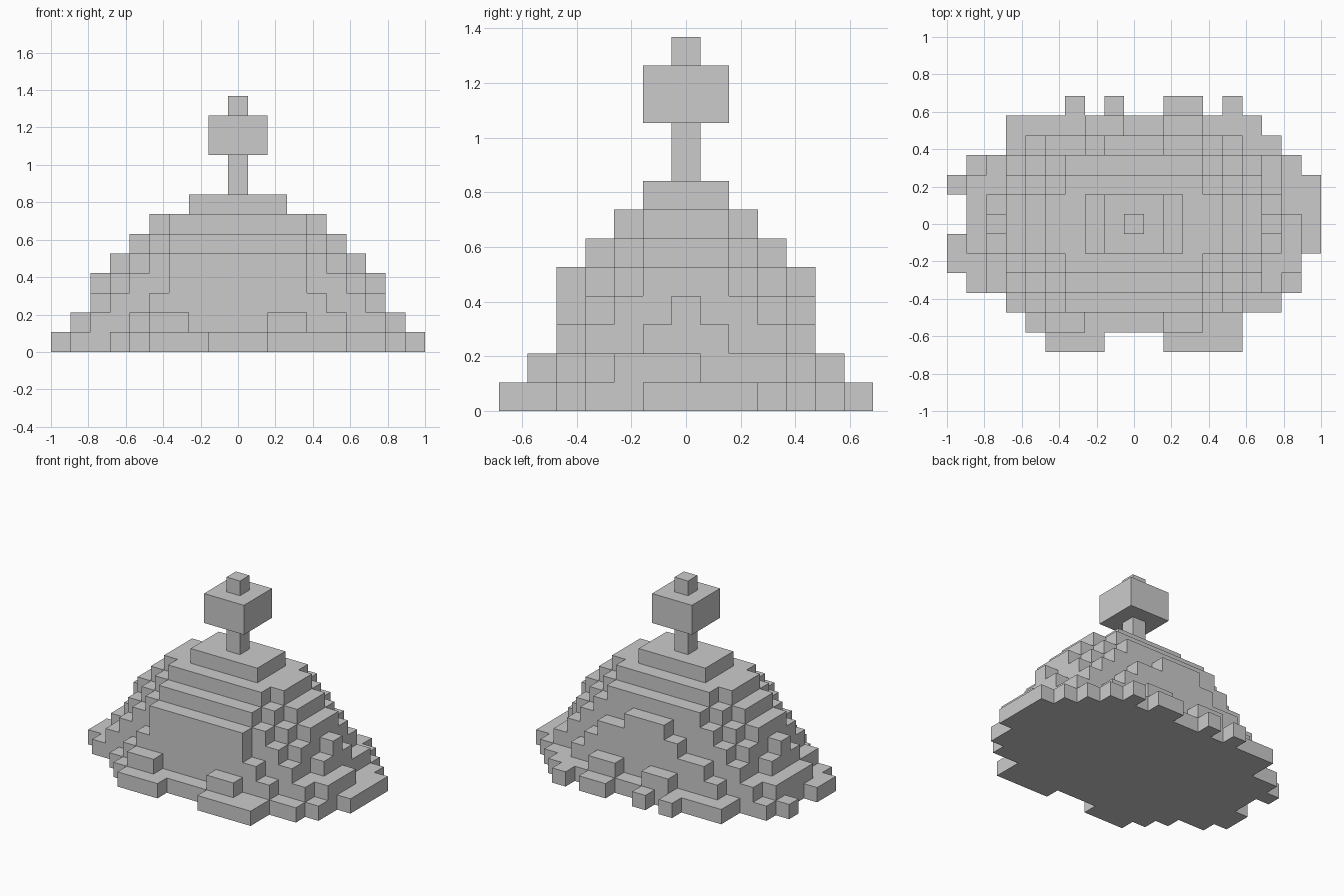
import bpy
import bmesh
from mathutils import Vector

cube = bpy.data.objects.get("Cube")
if cube:
    bpy.data.objects.remove(cube, do_unlink=True)

UNIT = 2 / 19  # edge of one block


def block(x0, x1, y0, y1, z0, z1):
    """All cells of an inclusive box of blocks."""
    return {(x, y, z) for x in range(x0, x1 + 1)
            for y in range(y0, y1 + 1) for z in range(z0, z1 + 1)}


def build(name, cells):
    """Turn a set of cells into one clean shell of its outer faces."""
    bm = bmesh.new()
    for cell in cells:
        for axis in range(3):
            for sign in (-1, 1):
                normal = Vector((0, 0, 0))
                normal[axis] = sign
                centre = Vector(cell)
                if tuple(int(v) for v in centre + normal) in cells:
                    continue
                u = Vector((0, 0, 0))
                u[(axis + 1) % 3] = 0.5
                v = normal.cross(u)
                middle = centre + normal / 2 + Vector((0, 0, 0.5))
                corners = (-u - v, u - v, u + v, v - u)
                bm.faces.new([bm.verts.new((middle + c) * UNIT) for c in corners])
    bmesh.ops.remove_doubles(bm, verts=bm.verts, dist=UNIT / 100)
    bmesh.ops.dissolve_limit(bm, angle_limit=0.01, verts=bm.verts, edges=bm.edges)
    mesh = bpy.data.meshes.new(name)
    bm.to_mesh(mesh)
    bm.free()
    obj = bpy.data.objects.new(name, mesh)
    bpy.context.collection.objects.link(obj)
    return obj


# Mound tiers: half reach along x for each row, counted from the middle row
tiers = {
    1: (8, 8, 8, 7, 5),
    2: (7, 7, 6, 6, 4),
    3: (7, 6, 6, 5, 3),
    4: (6, 6, 5, 4, 3),
    5: (5, 5, 4, 3),
    6: (4, 4, 3),
    7: (2, 2),
}
mound = set()
for level, reaches in tiers.items():
    for row, reach in enumerate(reaches):
        for y in (-row, row):
            mound |= block(-reach, reach, y, y, level, level)

# Worn gaps in the back face and in the lowest tier
for gap in ((-3, -2, 4, 4, 4, 4), (2, 3, 4, 4, 4, 4), (-3, -3, 4, 4, 3, 3),
            (8, 8, 1, 2, 1, 1), (-8, -8, -2, -2, 1, 1)):
    mound -= block(*gap)

# Ledges on the front and back
for x0, x1, y in ((-4, -3, -5), (2, 3, -5), (-2, -1, 5), (2, 3, 5)):
    mound |= block(x0, x1, y, y, 1, 1)

# Ragged ground layer, row by row
ground = (
    (-6, -4, -2), (-6, 2, 5), (-5, -5, 5), (-4, -6, 7), (-3, -8, 8),
    (-2, -9, 8), (-1, -9, 9), (0, -8, 9), (1, -8, 9), (2, -9, 9),
    (3, -8, 8), (4, -6, 7), (5, -6, 6),
    (6, -3, -3), (6, -1, -1), (6, 2, 3), (6, 5, 5),
)
for y, x0, x1 in ground:
    mound |= block(x0, x1, y, y, 0, 0)

build("mound", mound)

# Post, head block and cap on top
build("post", block(0, 0, 0, 0, 8, 9))
build("head_block", block(-1, 1, -1, 1, 10, 11))
build("cap", block(0, 0, 0, 0, 12, 12))
